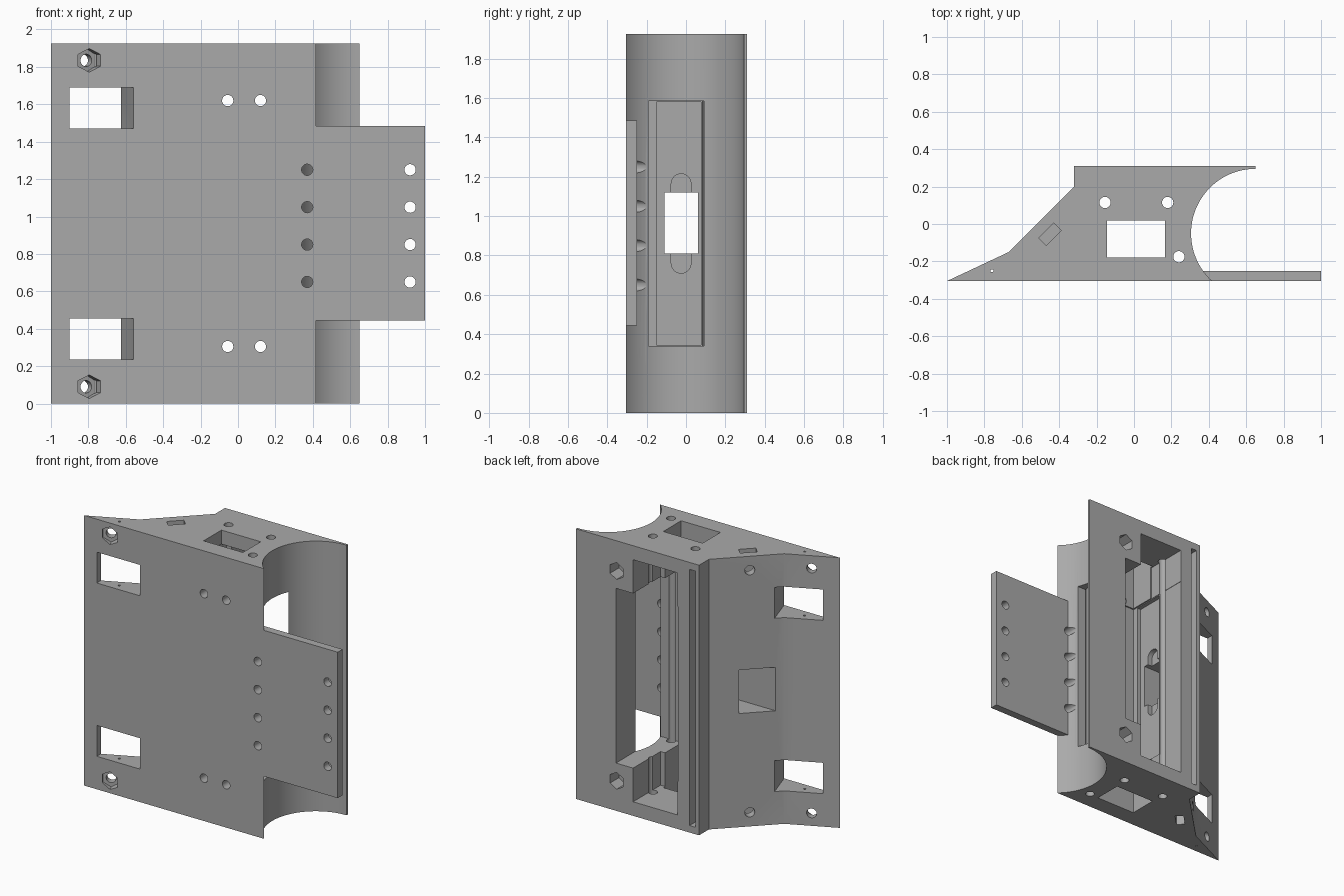
import bpy, bmesh, math
from mathutils import Vector

cube = bpy.data.objects.get("Cube")
if cube:
    bpy.data.objects.remove(cube)

H = 1.925                      # body height
FRONT, BACK = -0.305, 0.31
MID = H / 2

grey = bpy.data.materials.new("plain_grey")
grey.use_nodes = True
COLOUR = (0.4, 0.4, 0.4, 1)
grey.diffuse_color = COLOUR
grey.node_tree.nodes["Principled BSDF"].inputs["Base Color"].default_value = COLOUR


def finish(bm, name):
    bmesh.ops.recalc_face_normals(bm, faces=bm.faces)
    mesh = bpy.data.meshes.new(name)
    bm.to_mesh(mesh)
    bm.free()
    mesh.materials.append(grey)
    obj = bpy.data.objects.new(name, mesh)
    bpy.context.scene.collection.objects.link(obj)
    return obj


def prism(name, points, z0, z1):
    bm = bmesh.new()
    face = bm.faces.new([bm.verts.new((x, y, z0)) for x, y in points])
    ext = bmesh.ops.extrude_face_region(bm, geom=[face])
    top = [v for v in ext["geom"] if isinstance(v, bmesh.types.BMVert)]
    bmesh.ops.translate(bm, verts=top, vec=(0, 0, z1 - z0))
    return finish(bm, name)


def box(name, x0, x1, y0, y1, z0, z1):
    return prism(name, [(x0, y0), (x1, y0), (x1, y1), (x0, y1)], z0, z1)


def rod(name, start, end, radius, sides=32):
    start, end = Vector(start), Vector(end)
    axis = end - start
    bm = bmesh.new()
    bmesh.ops.create_cone(bm, cap_ends=True, segments=sides, radius1=radius,
                          radius2=radius, depth=axis.length)
    turn = axis.to_track_quat('Z', 'Y').to_matrix().to_4x4()
    bmesh.ops.transform(bm, matrix=turn, verts=bm.verts)
    bmesh.ops.translate(bm, verts=bm.verts, vec=(start + end) / 2)
    return finish(bm, name)


# Body outline with the round concave side
RC, CX, CY = 0.345, 0.65, -0.05
outline = [(-1, FRONT)]
for i in range(41):
    a = math.radians(227.7 - i * 137.7 / 40)
    outline.append((CX + RC * math.cos(a), CY + RC * math.sin(a)))
outline += [(CX, BACK), (-0.32, BACK), (-0.32, 0.2), (-0.67, -0.15)]
body = prism("mount_body", outline, 0, H)

# Side flap
flap = prism("side_flap", [(0.4, FRONT), (1, FRONT), (1, -0.25), (0.36, -0.25)], 0.445, 1.485)

cutters = []


def cut(obj):
    obj.hide_render = True
    cutters.append(obj)


# Main cavity, its taller rear pocket and the vertical shaft
cut(box("main_cavity", -0.155, 0.335, -0.19, 0.4, 0.34, H - 0.34))
cut(box("rear_pocket", -0.152, 0.2, 0.0, 0.4, 0.1, H - 0.1))
cut(box("vertical_shaft", -0.145, 0.165, -0.18, 0.02, -0.1, H + 0.1))

# Grooves in the cavity wall and the cross passage to the sloped face
cut(box("wall_groove", -0.185, -0.1, -0.15, 0.075, 0.345, H - 0.345))
cut(box("slot_middle", -0.22, -0.1, -0.075, 0.025, 0.76, H - 0.76))
for z in (0.76, H - 0.76):
    cut(rod("slot_end", (-0.22, -0.025, z), (-0.1, -0.025, z), 0.05))
cut(box("cross_passage", -0.8, 0.1, -0.11, 0.06, 0.81, 1.12))

# Narrow slit in the back face
cut(box("back_slit", -0.29, -0.245, 0.2, 0.4, 0.05, H - 0.05))

# Vertical rod holes
for x, y, r in ((-0.155, 0.115, 0.03), (0.18, 0.115, 0.03),
                (0.24, -0.175, 0.03), (-0.76, -0.25, 0.008)):
    cut(rod("vertical_hole", (x, y, -0.1), (x, y, H + 0.1), r))

# Flap and corner holes
for z in (0.65, 0.85, 1.05, 1.25):
    for x in (0.37, 0.92):
        cut(rod("flap_hole", (x, -0.4, z), (x, -0.12, z), 0.03))

# Features mirrored between bottom and top
for flip in (False, True):
    def zz(h):
        return H - h if flip else h

    # Windows with an inclined inner side
    low, high = sorted((zz(0.235), zz(0.455)))
    cut(prism("window", [(-0.9, -0.4), (-0.545, -0.4), (-0.56, FRONT),
                         (-0.625, -0.105), (-0.66, 0.05), (-0.9, 0.05)], low, high))
    # Front screw holes
    for x in (-0.055, 0.12):
        cut(rod("front_hole", (x, -0.4, zz(0.25 + 0.055)), (x, -0.05, zz(0.305)), 0.03))
    # Tilted bolt hole and its hexagonal nut recess
    normal = Vector((-0.425, 0.905, 0))
    nut = Vector((-0.795, FRONT, zz(0.09)))
    cut(rod("tilted_hole", nut - normal * 0.1, nut + normal * 0.25, 0.033))
    cut(rod("nut_recess", nut - normal * 0.1, nut + normal * 0.04, 0.063, 6))
    # Hexagonal recess in the back face
    cut(rod("back_recess", (0.33, 0.21, zz(0.215)), (0.33, 0.4, zz(0.215)), 0.06, 6))
    # Bolt hole through the slope, with a nut slot from the end face
    cut(rod("slope_hole", (-0.6, 0.1, zz(0.1)), (-0.43, -0.07, zz(0.1)), 0.033))
    low, high = sorted((zz(-0.1), zz(0.16)))
    cut(prism("nut_slot", [(-0.43, 0.005), (-0.51, -0.075), (-0.47, -0.115),
                           (-0.39, -0.035)], low, high))


def combine(target, tool, operation):
    mod = target.modifiers.new(tool.name, 'BOOLEAN')
    mod.operation = operation
    mod.solver = 'EXACT'
    mod.object = tool


combine(body, flap, 'UNION')
for c in cutters:
    combine(body, c, 'DIFFERENCE')

# Bake the cuts and drop the helpers
graph = bpy.context.evaluated_depsgraph_get()
result = bpy.data.meshes.new_from_object(body.evaluated_get(graph))
body.modifiers.clear()
body.data = result
result.materials.clear()
result.materials.append(grey)
for helper in cutters + [flap]:
    bpy.data.objects.remove(helper)

# Smooth the curved walls, keep edges sharp
bpy.ops.object.select_all(action='DESELECT')
body.select_set(True)
bpy.context.view_layer.objects.active = body
bpy.ops.object.shade_smooth_by_angle(angle=math.radians(30))
